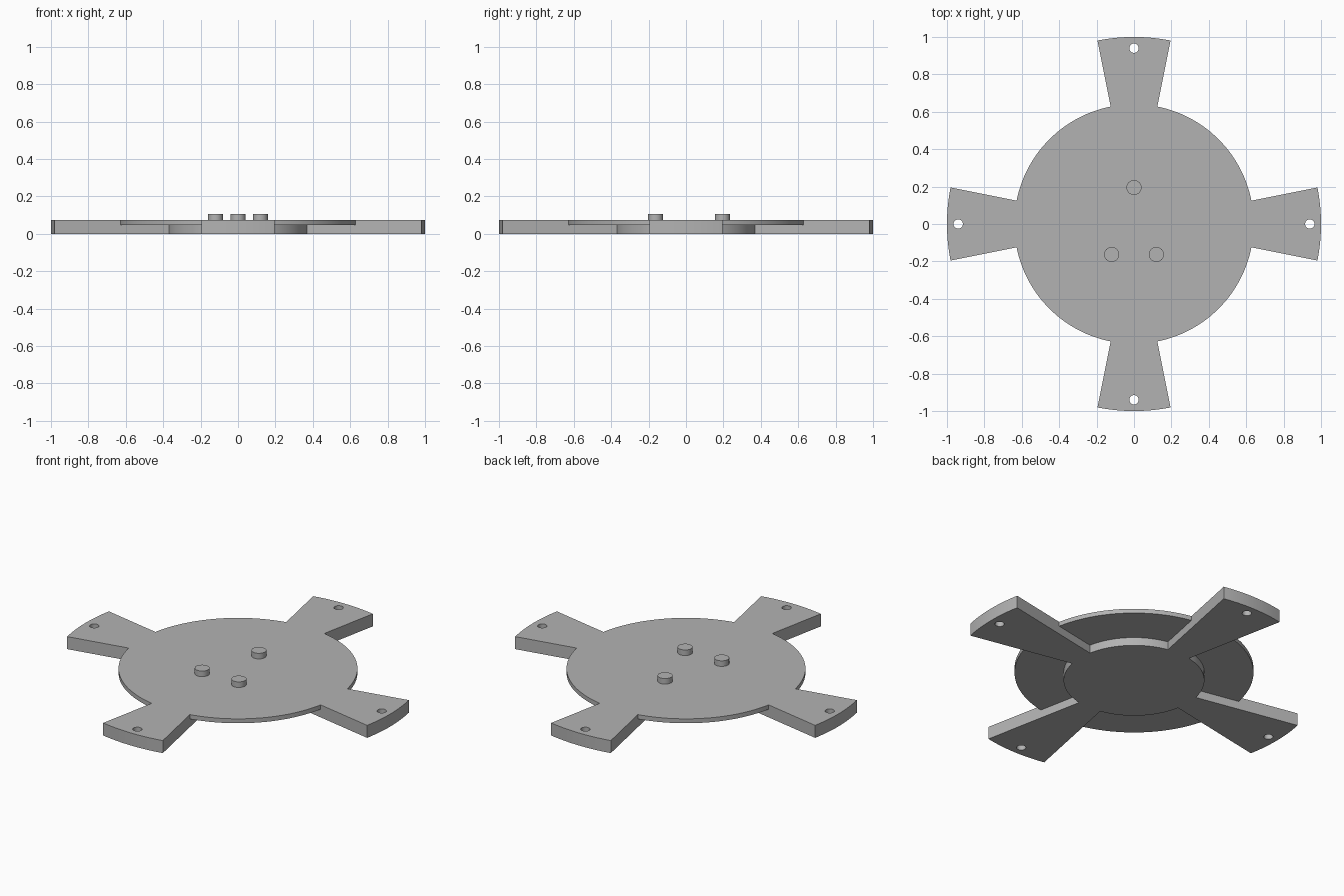
import bpy, bmesh
from math import radians, cos, sin, pi

if "Cube" in bpy.data.objects:
    bpy.data.objects.remove(bpy.data.objects["Cube"])

HUB, DISC, TIP = 0.377, 0.64, 1.0      # radii
MID, TOP, PEG_TOP = 0.048, 0.074, 0.107  # heights
HALF = radians(11.25)                  # half the angle of an arm

grey = bpy.data.materials.new("grey")
grey.use_nodes = True
grey.diffuse_color = (0.45, 0.45, 0.45, 1)
grey.node_tree.nodes["Principled BSDF"].inputs["Base Color"].default_value = grey.diffuse_color


def polar(r, a, z):
    return (r * cos(a), r * sin(a), z)


def arc(r, start, end, z, steps):
    return [polar(r, start + (end - start) * i / steps, z) for i in range(steps + 1)]


def cylinder(name, r, x, y, low, high):
    bpy.ops.mesh.primitive_cylinder_add(vertices=48, radius=r, depth=high - low,
                                        location=(x, y, (low + high) / 2))
    obj = bpy.context.object
    obj.name = name
    return obj


def finish(obj):
    obj.data.materials.clear()
    obj.data.materials.append(grey)
    bpy.ops.object.select_all(action='DESELECT')
    obj.select_set(True)
    bpy.context.view_layer.objects.active = obj
    bpy.ops.object.shade_smooth_by_angle(angle=radians(30))


# Stepped disc with four wedge arms, as one closed shell
bm = bmesh.new()


def face(points):
    bm.faces.new([bm.verts.new(p) for p in points])


def wall(r, start, end, low, high, steps):
    a, b = arc(r, start, end, low, steps), arc(r, start, end, high, steps)
    for i in range(steps):
        face([a[i], a[i + 1], b[i + 1], b[i]])


top_outline, bottom_outline = [], []
for k in range(4):
    mid = k * pi / 2
    a, b, c = mid - HALF, mid + HALF, mid + pi / 2 - HALF
    wall(TIP, a, b, 0, TOP, 12)
    wall(DISC, b, c, MID, TOP, 32)
    wall(HUB, b, c, 0, MID, 32)
    face(arc(DISC, b, c, MID, 32) + arc(HUB, c, b, MID, 32))
    for side in (a, b):
        face([polar(r, side, z) for r, z in
              ((HUB, 0), (TIP, 0), (TIP, TOP), (DISC, TOP), (DISC, MID), (HUB, MID))])
    top_outline += arc(TIP, a, b, TOP, 12) + arc(DISC, b, c, TOP, 32)
    bottom_outline += arc(TIP, a, b, 0, 12) + arc(HUB, b, c, 0, 32)
face(top_outline)
face(bottom_outline)
bmesh.ops.remove_doubles(bm, verts=bm.verts, dist=0.0001)
bmesh.ops.recalc_face_normals(bm, faces=bm.faces)
mesh = bpy.data.meshes.new("base_plate")
bm.to_mesh(mesh)
bm.free()
plate = bpy.data.objects.new("base_plate", mesh)
bpy.context.collection.objects.link(plate)

# Screw holes near the arm tips
for k in range(4):
    x, y, _ = polar(0.94, k * pi / 2, 0)
    cutter = cylinder("hole_cutter", 0.025, x, y, -0.1, 0.2)
    cutter.hide_render = True
    bpy.context.view_layer.objects.active = plate
    mod = plate.modifiers.new("hole", 'BOOLEAN')
    mod.operation, mod.solver, mod.object = 'DIFFERENCE', 'EXACT', cutter
    bpy.ops.object.modifier_apply(modifier=mod.name)
    bpy.data.objects.remove(cutter)
finish(plate)

# Three locating pegs on top
for name, x, y in (("back_peg", 0, 0.195), ("left_peg", 0.12, -0.163), ("right_peg", -0.12, -0.163)):
    finish(cylinder(name, 0.04, x, y, TOP - 0.002, PEG_TOP))
